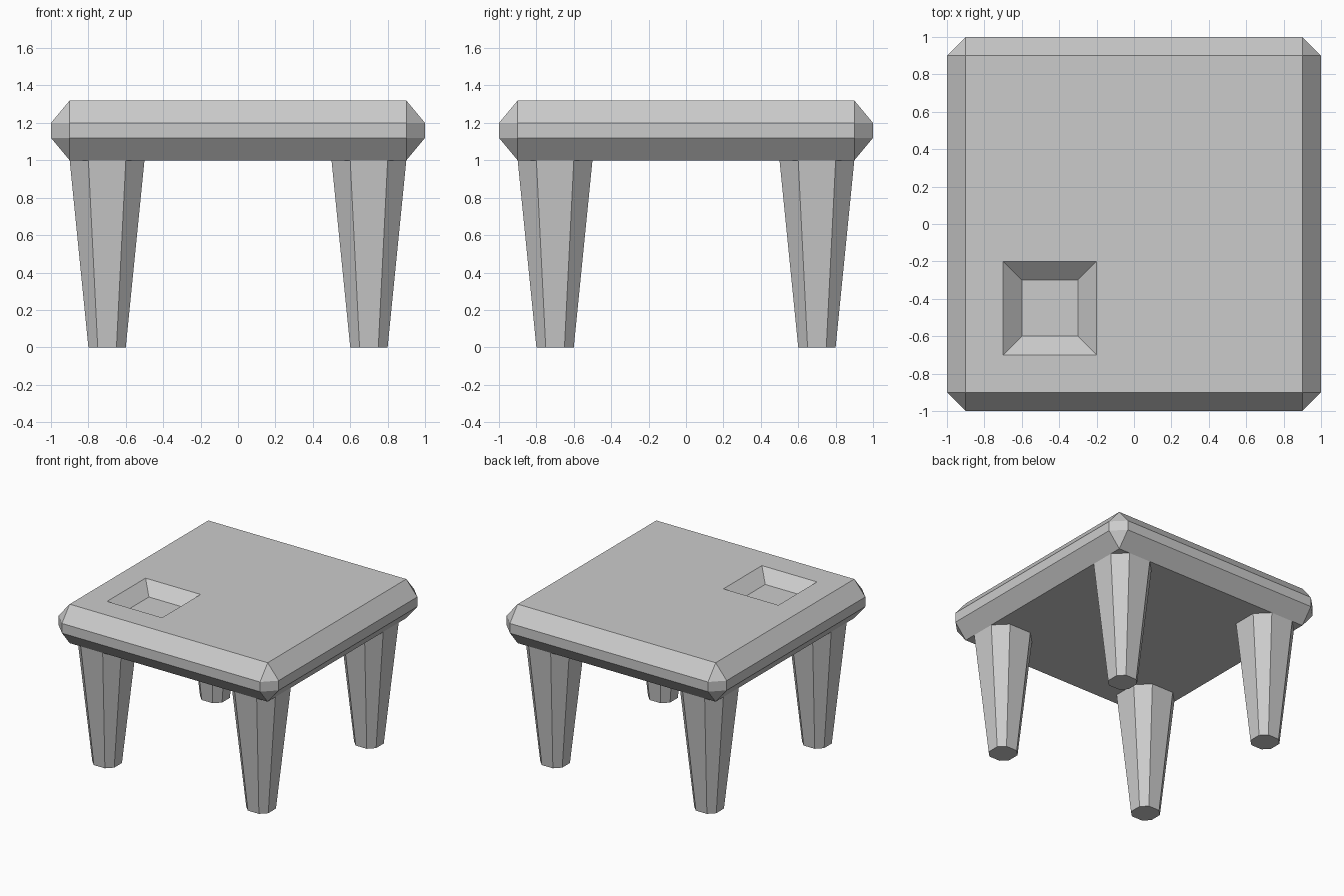
import bpy, bmesh

if "Cube" in bpy.data.objects:
    bpy.data.objects.remove(bpy.data.objects["Cube"])


def ring(bm, cx, cy, z, half, flat):
    """Square ring with cut corners; flat == half gives sharp corners."""
    pts = [(half, -flat), (half, flat), (flat, half), (-flat, half),
           (-half, flat), (-half, -flat), (-flat, -half), (flat, -half)]
    return [bm.verts.new((cx + x, cy + y, z)) for x, y in pts]


def loft(name, sections):
    """Join rings (cx, cy, z, half, flat) into a closed, flat-faced solid."""
    bm = bmesh.new()
    rings = [ring(bm, *s) for s in sections]
    for a, b in zip(rings, rings[1:]):
        for i in range(8):
            j = (i + 1) % 8
            bm.faces.new((a[i], a[j], b[j], b[i]))
    bm.faces.new(rings[0][::-1])
    bm.faces.new(rings[-1])
    bmesh.ops.remove_doubles(bm, verts=bm.verts, dist=1e-4)
    bmesh.ops.recalc_face_normals(bm, faces=bm.faces)
    mesh = bpy.data.meshes.new(name)
    bm.to_mesh(mesh)
    bm.free()
    obj = bpy.data.objects.new(name, mesh)
    bpy.context.collection.objects.link(obj)
    return obj


# Chamfered table top, continuing into the off-centre recess
loft("table_top", [
    (0, 0, 1.00, 0.9, 0.9),
    (0, 0, 1.12, 1.0, 0.9),
    (0, 0, 1.20, 1.0, 0.9),
    (0, 0, 1.32, 0.9, 0.9),
    (-0.45, -0.45, 1.32, 0.25, 0.25),
    (-0.45, -0.45, 1.23, 0.15, 0.15),
])

# Four tapered eight-sided legs
for side, x in (("left", -0.7), ("right", 0.7)):
    for end, y in (("front", -0.7), ("back", 0.7)):
        loft(f"{end}_{side}_leg", [(x, y, 0, 0.1, 0.05), (x, y, 1, 0.2, 0.1)])
